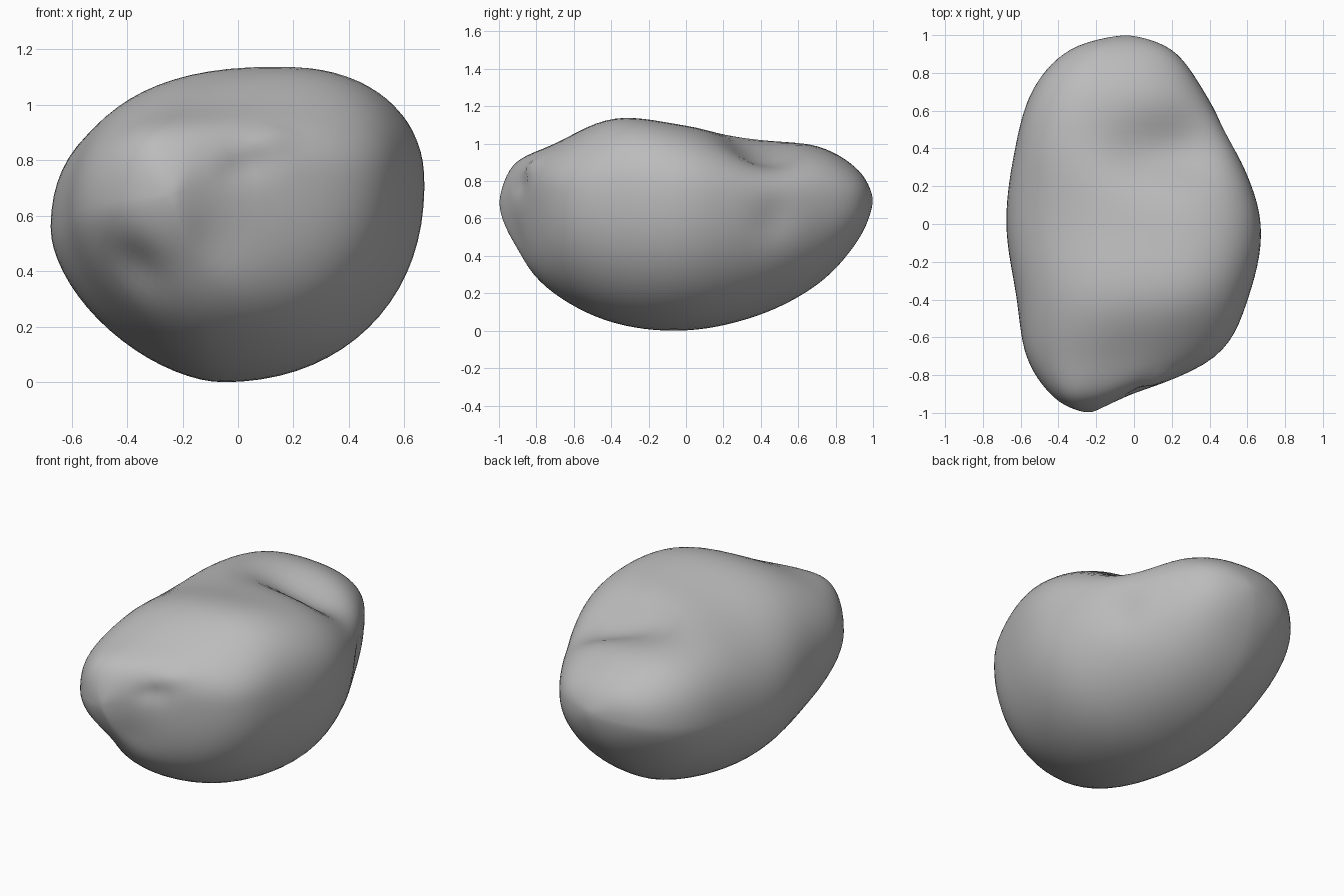
import bpy
import bmesh
from math import sin, cos, pi, exp
from mathutils import Vector

if "Cube" in bpy.data.objects:
    bpy.data.objects.remove(bpy.data.objects["Cube"], do_unlink=True)

RINGS, SIDES = 56, 72
FRONT_TIP = Vector((-.24, -1, .68))
BACK_TIP = Vector((-.04, 1, .7))

# Outlines between the two tips, evenly spaced by angle from front to back
X_OUTLINES = {
    "right_x": [-.42, -.57, -.625, -.68, -.635, -.54, -.34],
    "left_x": [-.06, .43, .61, .675, .55, .37, .2],
    "crest_x": [-.26, -.12, .12, .16, -.18, -.16, -.1],
    "keel_x": [-.1, -.06, -.1],
}
Z_OUTLINES = {
    "bottom_z": [.44, .2, .04, 0, .08, .25, .49],
    "top_z": [.89, 1, 1.14, 1.1, 1.03, .99, .86],
    "right_z": [.62, .55, .64],
    "left_z": [.73, .71, .7],
}

# Weathered spots: centre, radius, and how far the surface moves along its normal
SPOTS = [
    ((.05, .38, 1), .18, -.05),
    ((.27, .4, .93), .19, -.075),
    ((.47, .46, .6), .12, -.025),
    ((-.12, -.88, .5), .14, -.025),
    ((-.38, -.82, .4), .13, -.035),
    ((.02, -.86, .78), .06, -.03),
    ((.12, -.84, .88), .05, .02),
]


def sample(inner, front, back, t):
    """Smooth curve through the tips and evenly spaced inner values, t from 0 to 1."""
    values = [front, *inner, back]
    last = len(values) - 1
    i = min(int(t * last), last - 1)
    s = t * last - i
    before, a, b, after = (values[min(max(i + k, 0), last)] for k in (-1, 0, 1, 2))
    slope_a, slope_b = (b - before) / 2, (after - a) / 2
    ease = s * s * (3 - 2 * s)
    return a + (b - a) * ease + s * (1 - s) * (slope_a * (1 - s) - slope_b * s)


def section_point(p, angle):
    """Point on a lopsided oval through the four outline extremes."""
    c, s = cos(angle), sin(angle)
    side = "left" if c >= 0 else "right"
    mid_x, end_z = (p["crest_x"], p["top_z"]) if s >= 0 else (p["keel_x"], p["bottom_z"])
    # The top is squarer than the base, and the lower right flank is the flattest
    if s >= 0:
        power = 2.35
    else:
        power = 2.15 if c >= 0 else 1.65
    across, upward = abs(c) ** (2 / power), abs(s) ** (2 / power)
    x = mid_x + (p[side + "_x"] - mid_x) * across
    z = p[side + "_z"] + (end_z - p[side + "_z"]) * upward
    return x, z


# Stone body: ovals lofted from the front tip to the back tip
bm = bmesh.new()
rings = []
for i in range(1, RINGS):
    t = i / RINGS
    p = {name: sample(row, FRONT_TIP.x, BACK_TIP.x, t) for name, row in X_OUTLINES.items()}
    p.update({name: sample(row, FRONT_TIP.z, BACK_TIP.z, t) for name, row in Z_OUTLINES.items()})
    ring = []
    for j in range(SIDES):
        x, z = section_point(p, 2 * pi * j / SIDES)
        ring.append(bm.verts.new((x, -cos(pi * t), z)))
    rings.append(ring)
for a, b in zip(rings, rings[1:]):
    for j in range(SIDES):
        k = (j + 1) % SIDES
        bm.faces.new((a[j], a[k], b[k], b[j]))
for ring, tip in ((rings[0], FRONT_TIP), (rings[-1], BACK_TIP)):
    pole = bm.verts.new(tip)
    for j in range(SIDES):
        bm.faces.new((ring[j], ring[(j + 1) % SIDES], pole))
bmesh.ops.recalc_face_normals(bm, faces=bm.faces)

# Weathering: soften the loft, then press in the hollows and raise the knob
for _ in range(4):
    bmesh.ops.smooth_vert(bm, verts=bm.verts, factor=.5,
                          use_axis_x=True, use_axis_y=True, use_axis_z=True)
bm.normal_update()
for v in bm.verts:
    moves = (depth * exp(-((v.co - Vector(centre)).length / radius) ** 2)
             for centre, radius, depth in SPOTS)
    v.co += v.normal * sum(moves)

# Rest on the ground
low = min(v.co.z for v in bm.verts)
bmesh.ops.translate(bm, verts=bm.verts, vec=(0, 0, -low))

mesh = bpy.data.meshes.new("boulder")
bm.to_mesh(mesh)
bm.free()
boulder = bpy.data.objects.new("boulder", mesh)
bpy.context.collection.objects.link(boulder)

# Single grey colour
stone = bpy.data.materials.new("grey stone")
stone.use_nodes = True
colour = (.5, .5, .5, 1)
stone.diffuse_color = colour
stone.node_tree.nodes["Principled BSDF"].inputs["Base Color"].default_value = colour
mesh.materials.append(stone)

bpy.context.view_layer.objects.active = boulder
boulder.select_set(True)
bpy.ops.object.shade_smooth_by_angle(angle=pi / 3)
